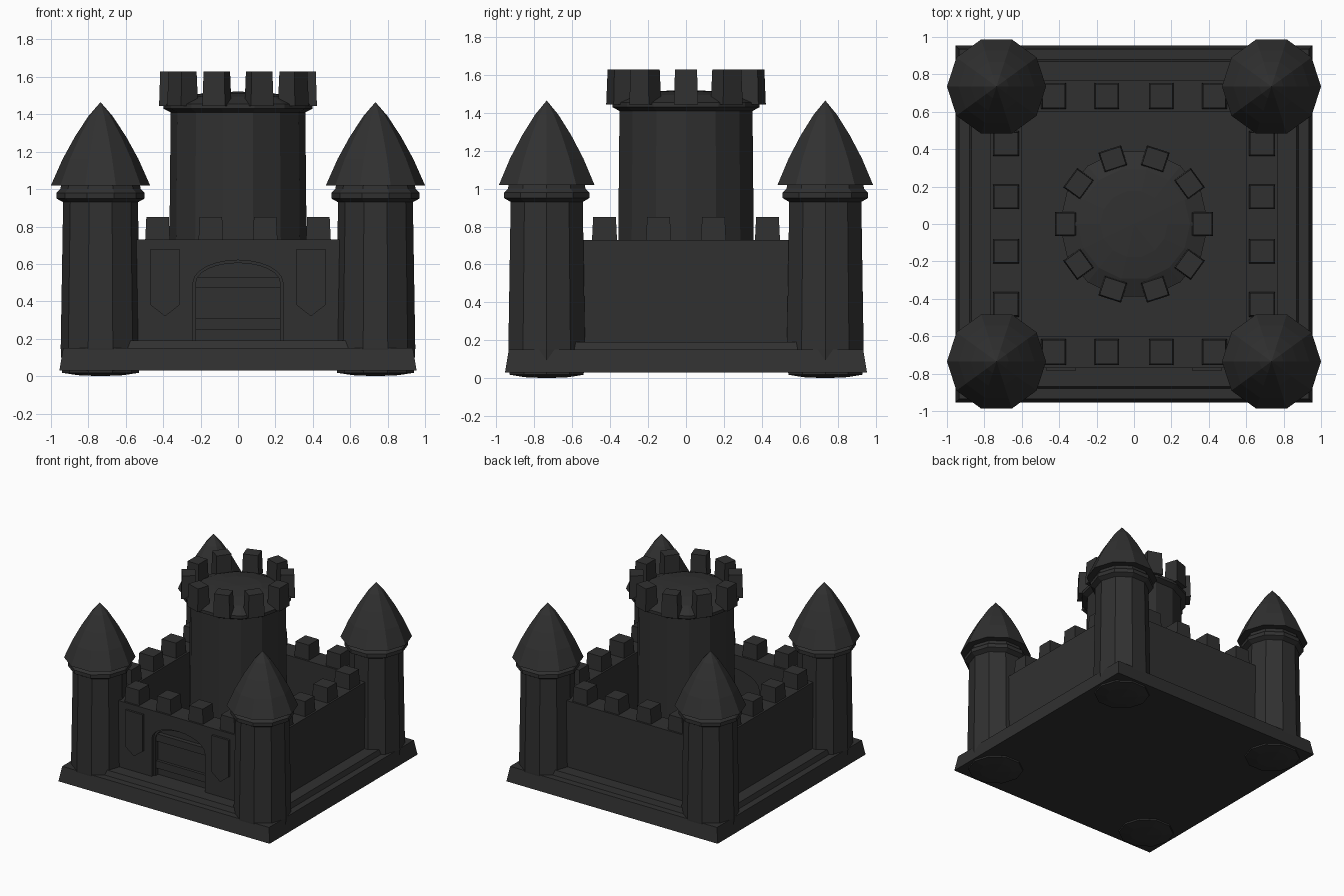
import bpy
from math import sin, cos, pi, radians

if "Cube" in bpy.data.objects:
    bpy.data.objects.remove(bpy.data.objects["Cube"])

stone = bpy.data.materials.new("dark_stone")
stone.diffuse_color = (0.03, 0.03, 0.03, 1)
stone.use_nodes = True
stone.node_tree.nodes["Principled BSDF"].inputs["Base Color"].default_value = stone.diffuse_color


def make(name, verts, faces):
    me = bpy.data.meshes.new(name)
    me.from_pydata(verts, [], faces)
    me.materials.append(stone)
    ob = bpy.data.objects.new(name, me)
    bpy.context.collection.objects.link(ob)
    return ob


def lathe(name, profile, sides, x=0, y=0):
    """Revolve (radius, z) points; the first and last lie on the axis."""
    rings = profile[1:-1]
    verts = [(x, y, profile[0][1])]
    for r, z in rings:
        for i in range(sides):
            a = 2 * pi * i / sides
            verts.append((x + r * cos(a), y + r * sin(a), z))
    verts.append((x, y, profile[-1][1]))
    last = len(verts) - 1
    faces = []
    for i in range(sides):
        j = (i + 1) % sides
        faces.append((0, 1 + j, 1 + i))
        for k in range(len(rings) - 1):
            a, b = 1 + k * sides, 1 + (k + 1) * sides
            faces.append((a + i, a + j, b + j, b + i))
        top = 1 + (len(rings) - 1) * sides
        faces.append((top + i, top + j, last))
    return make(name, verts, faces)


def block(name, cx, cy, hx, hy, z0, z1, inset=0.0, turn=0.0):
    """Box with an optionally narrower top, turned about z."""
    verts = []
    for z, d in ((z0, 0), (z1, inset)):
        for sx, sy in ((-1, -1), (1, -1), (1, 1), (-1, 1)):
            px, py = sx * (hx - d), sy * (hy - d)
            verts.append((cx + px * cos(turn) - py * sin(turn),
                          cy + px * sin(turn) + py * cos(turn), z))
    faces = [(3, 2, 1, 0), (4, 5, 6, 7)]
    faces += [(i, (i + 1) % 4, 4 + (i + 1) % 4, 4 + i) for i in range(4)]
    return make(name, verts, faces)


def slab(name, outline, y0, y1):
    """Extrude an (x, z) outline, listed anticlockwise from the front."""
    n = len(outline)
    verts = [(x, y0, z) for x, z in outline] + [(x, y1, z) for x, z in outline]
    faces = [tuple(range(n)), tuple(range(2 * n - 1, n - 1, -1))]
    faces += [((i + 1) % n, i, n + i, n + (i + 1) % n) for i in range(n)]
    return make(name, verts, faces)


def arch(w, rise, base=0.19, spring=0.5, steps=12):
    pts = [(w * cos(pi * i / steps), spring + rise * sin(pi * i / steps))
           for i in range(steps + 1)]
    return [(w, base)] + pts + [(-w, base)]


# Sloped plinth and step
block("plinth", 0, 0, 0.955, 0.955, 0.03, 0.15, 0.02)
block("plinth_step", 0, 0, 0.88, 0.88, 0.15, 0.19, 0.012)

# Curtain walls, front one with an arched opening
opening = arch(0.24, 0.12)
slab("front_wall", [(0.77, 0.19), (0.77, 0.73), (-0.77, 0.73), (-0.77, 0.19)]
     + opening[::-1], -0.77, -0.6)
block("back_wall", 0, 0.685, 0.77, 0.085, 0.19, 0.73)
for s, side in ((-1, "left"), (1, "right")):
    block(side + "_wall", s * 0.685, 0, 0.085, 0.6, 0.19, 0.73)

# Wall battlements
for p in (-0.43, -0.145, 0.145, 0.43):
    for s in (-1, 1):
        block("wall_merlon", p, s * 0.685, 0.066, 0.07, 0.73, 0.85, 0.006)
        block("wall_merlon", s * 0.685, p, 0.07, 0.066, 0.73, 0.85, 0.006)

# Gate: arched frame, door and crossbars
slab("gate_frame", opening + arch(0.225, 0.105)[::-1], -0.745, -0.66)
slab("gate_door", arch(0.23, 0.11), -0.70, -0.65)
slab("gate_panel", [(-0.225, 0.19), (0.225, 0.19), (0.225, 0.53), (-0.225, 0.53)],
     -0.712, -0.69)
for z in (0.25, 0.47):
    block("gate_bar", 0, -0.715, 0.225, 0.02, z, z + 0.06)

# Hanging banners
for s in (-1, 1):
    c = s * 0.39
    slab("banner", [(c - 0.077, 0.38), (c, 0.32), (c + 0.077, 0.38),
                    (c + 0.077, 0.68), (c - 0.077, 0.68)], -0.787, -0.765)

# Corner towers with collar and pointed roof
for x in (-0.735, 0.735):
    for y in (-0.735, 0.735):
        lathe("tower", [(0, 0), (0.12, 0.005), (0.205, 0.018), (0.213, 0.15),
                        (0.2, 0.93), (0.236, 0.95), (0.236, 0.98), (0.215, 1.0),
                        (0.21, 1.025), (0, 1.025)], 10, x, y)
        lathe("tower_roof", [(0, 1.02), (0.265, 1.02), (0.203, 1.16),
                             (0.137, 1.28), (0.065, 1.39), (0, 1.465)], 10, x, y)

# Central keep with flared rim and shallow domed top
lathe("keep", [(0, 0.18), (0.372, 0.19), (0.36, 1.41), (0.398, 1.43),
               (0.398, 1.455), (0.3, 1.495), (0.18, 1.513), (0, 1.522)], 14)
for i in range(10):
    a = radians(36 * i)
    block("keep_merlon", 0.366 * cos(a), 0.366 * sin(a), 0.056, 0.064,
          1.445, 1.63, 0.006, a)
